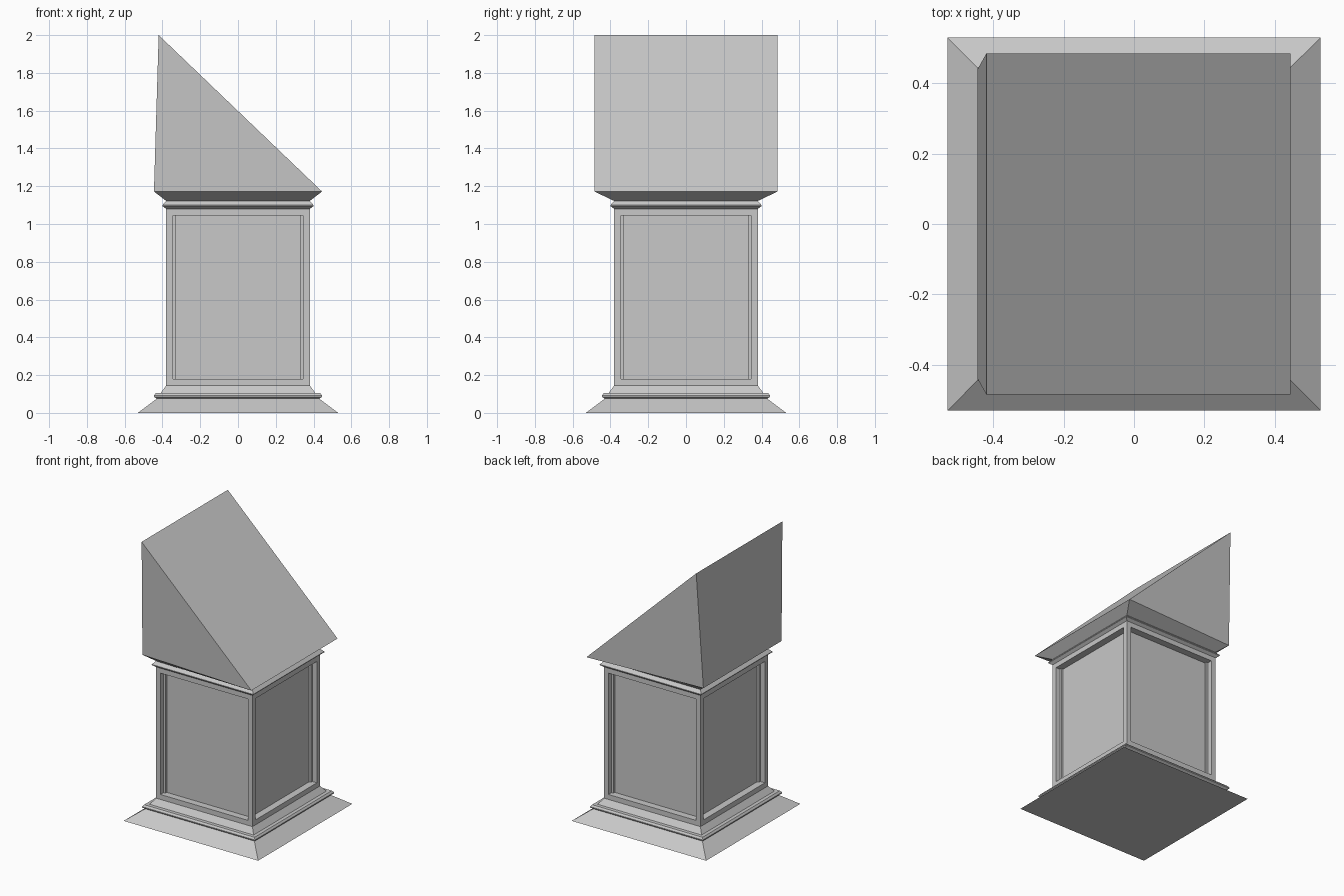
import bpy
import bmesh

old = bpy.data.objects.get("Cube")
if old:
    bpy.data.objects.remove(old, do_unlink=True)

stone = bpy.data.materials.new("grey_stone")
stone.use_nodes = True
GREY = (0.58, 0.58, 0.58, 1)
stone.diffuse_color = GREY
stone.node_tree.nodes["Principled BSDF"].inputs["Base Color"].default_value = GREY


def square(half, z):
    return [(-half, -half, z), (half, -half, z), (half, half, z), (-half, half, z)]


def loft(bm, rings):
    """Join square rings from bottom to top, closing both ends."""
    loops = [[bm.verts.new(p) for p in ring] for ring in rings]
    for low, high in zip(loops, loops[1:]):
        for i in range(4):
            j = (i + 1) % 4
            bm.faces.new((low[i], low[j], high[j], high[i]))
    bm.faces.new(loops[0][::-1])
    bm.faces.new(loops[-1])


def finish(name, bm):
    bmesh.ops.recalc_face_normals(bm, faces=bm.faces[:])
    mesh = bpy.data.meshes.new(name)
    bm.to_mesh(mesh)
    bm.free()
    mesh.materials.append(stone)
    obj = bpy.data.objects.new(name, mesh)
    bpy.context.collection.objects.link(obj)


# Flared plinth with a thin raised lip
bm = bmesh.new()
plinth = [(0.53, 0), (0.43, 0.075), (0.445, 0.085), (0.445, 0.092),
          (0.435, 0.105), (0.41, 0.105), (0.38, 0.145)]
loft(bm, [square(h, z) for h, z in plinth])
finish("plinth", bm)

# Pillar shaft with a recessed panel on each side
bm = bmesh.new()
loft(bm, [square(0.38, 0.145), square(0.38, 1.08)])
bmesh.ops.recalc_face_normals(bm, faces=bm.faces[:])
sides = [f for f in bm.faces if abs(f.normal.z) < 0.1]
bmesh.ops.inset_individual(bm, faces=sides, thickness=0.05)
bmesh.ops.inset_individual(bm, faces=sides, thickness=0, depth=-0.05)
finish("panelled_shaft", bm)

# Narrow moulding under the cap
bm = bmesh.new()
collar = [(0.38, 1.08), (0.40, 1.095), (0.40, 1.1), (0.38, 1.122)]
loft(bm, [square(h, z) for h, z in collar])
finish("collar", bm)

# Sloped cap: splayed underside, tall left edge, single slope to the right
bm = bmesh.new()
LEFT, RIGHT, EAVE = -0.445, 0.445, 1.172
foot = [bm.verts.new(p) for p in square(0.38, 1.122)]
eave = [bm.verts.new(p) for p in ((LEFT, -0.44, EAVE), (RIGHT, -0.485, EAVE),
                                  (RIGHT, 0.485, EAVE), (LEFT, 0.44, EAVE))]
ridge = [bm.verts.new((-0.42, y, 2)) for y in (-0.485, 0.485)]
for i in range(4):
    j = (i + 1) % 4
    bm.faces.new((foot[i], foot[j], eave[j], eave[i]))
bm.faces.new(foot[::-1])
bm.faces.new((eave[0], eave[1], ridge[0]))
bm.faces.new((eave[2], eave[3], ridge[1]))
bm.faces.new((eave[1], eave[2], ridge[1], ridge[0]))
bm.faces.new((eave[3], eave[0], ridge[0], ridge[1]))
finish("sloped_cap", bm)
